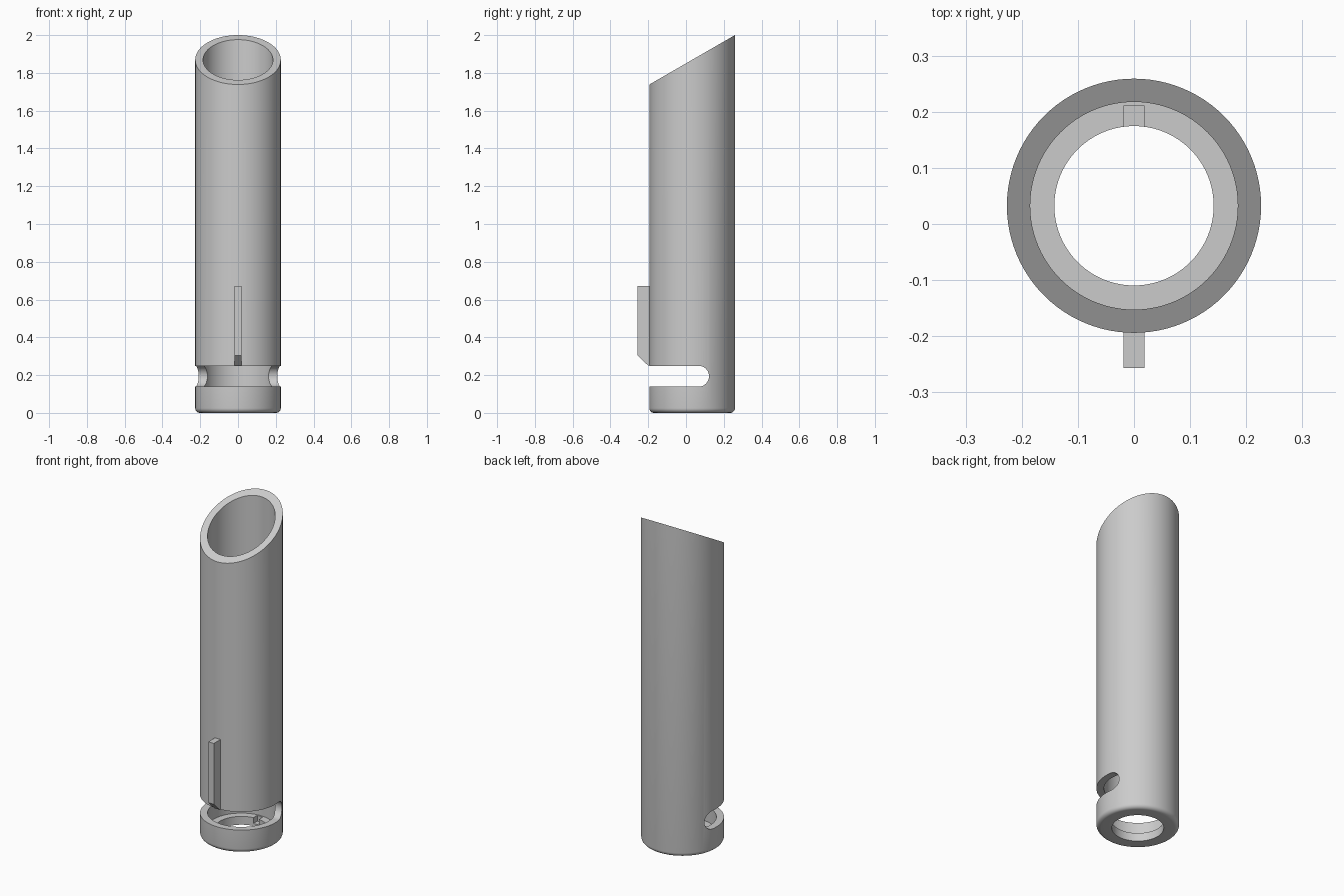
import bpy, bmesh
from math import cos, sin, pi, radians, tan

cube = bpy.data.objects.get("Cube")
if cube:
    bpy.data.objects.remove(cube, do_unlink=True)

AXIS_Y = 0.0325            # tube axis
R_OUT, R_IN, R_HOLE = 0.2265, 0.185, 0.142
FLOOR, ROUND, SEGMENTS = 0.05, 0.025, 96
SLANT = tan(radians(30))

grey = bpy.data.materials.new("light grey")
grey.use_nodes = True
grey.diffuse_color = (0.6, 0.6, 0.6, 1)
grey.node_tree.nodes["Principled BSDF"].inputs["Base Color"].default_value = (0.6, 0.6, 0.6, 1)


def make_object(name, bm):
    bmesh.ops.recalc_face_normals(bm, faces=bm.faces)
    mesh = bpy.data.meshes.new(name)
    bm.to_mesh(mesh)
    bm.free()
    mesh.materials.append(grey)
    obj = bpy.data.objects.new(name, mesh)
    bpy.context.collection.objects.link(obj)
    return obj


def prism(name, outline, half_width):
    """Extrude a (y, z) outline along x, centred on x = 0."""
    bm = bmesh.new()
    face = bm.faces.new([bm.verts.new((-half_width, y, z)) for y, z in outline])
    moved = bmesh.ops.extrude_face_region(bm, geom=[face])["geom"]
    verts = [v for v in moved if isinstance(v, bmesh.types.BMVert)]
    bmesh.ops.translate(bm, verts=verts, vec=(2 * half_width, 0, 0))
    return make_object(name, bm)


def lathe(name, profile):
    """Revolve a closed profile; a height of None follows the slanted mouth."""
    bm = bmesh.new()
    rings = []
    for i in range(SEGMENTS):
        a = 2 * pi * i / SEGMENTS
        ring = []
        for r, z in profile:
            dy = r * sin(a)
            height = 2 + SLANT * (dy - R_OUT) if z is None else z
            ring.append(bm.verts.new((r * cos(a), AXIS_Y + dy, height)))
        rings.append(ring)
    n = len(profile)
    for i in range(SEGMENTS):
        a, b = rings[i], rings[(i + 1) % SEGMENTS]
        for j in range(n):
            k = (j + 1) % n
            bm.faces.new((a[j], b[j], b[k], a[k]))
    return make_object(name, bm)


def cut(target, cutter):
    cutter.hide_render = True
    mod = target.modifiers.new("cut", 'BOOLEAN')
    mod.operation = 'DIFFERENCE'
    mod.solver = 'EXACT'
    mod.object = cutter
    bpy.context.view_layer.objects.active = target
    bpy.ops.object.modifier_apply(modifier=mod.name)
    bpy.data.objects.remove(cutter, do_unlink=True)


# Tube with rounded foot, inner ledge and slanted mouth
foot = [(R_OUT - ROUND + ROUND * cos(t), ROUND - ROUND * sin(t))
        for t in [pi / 2 * i / 6 for i in range(7)]]
tube = lathe("tube", [(R_HOLE, 0), (R_HOLE, FLOOR), (R_IN, FLOOR),
                      (R_IN, None), (R_OUT, None)] + foot)

# Round-ended slot across the front
slot_r, slot_z, slot_y = 0.055, 0.194, 0.067
arc = [-pi / 2 + pi * i / 24 for i in range(25)]
slot = prism("slot_cutter",
             [(-0.4, slot_z - slot_r)]
             + [(slot_y + slot_r * cos(t), slot_z + slot_r * sin(t)) for t in arc]
             + [(-0.4, slot_z + slot_r)], 0.4)
cut(tube, slot)

# Key notch in the ledge at the back
notch = prism("notch_cutter", [(0.15, 0.015), (0.21, 0.015), (0.21, 0.08), (0.15, 0.08)], 0.0185)
cut(tube, notch)

# Key fin on the front, chamfered underneath
fin = prism("front_fin", [(-0.257, 0.305), (-0.257, 0.672), (-0.185, 0.672),
                          (-0.185, 0.25), (-0.2, 0.25)], 0.0185)

# Smooth walls, sharp rims
bpy.ops.object.select_all(action='DESELECT')
tube.select_set(True)
bpy.context.view_layer.objects.active = tube
bpy.ops.object.shade_smooth_by_angle(angle=radians(30))
